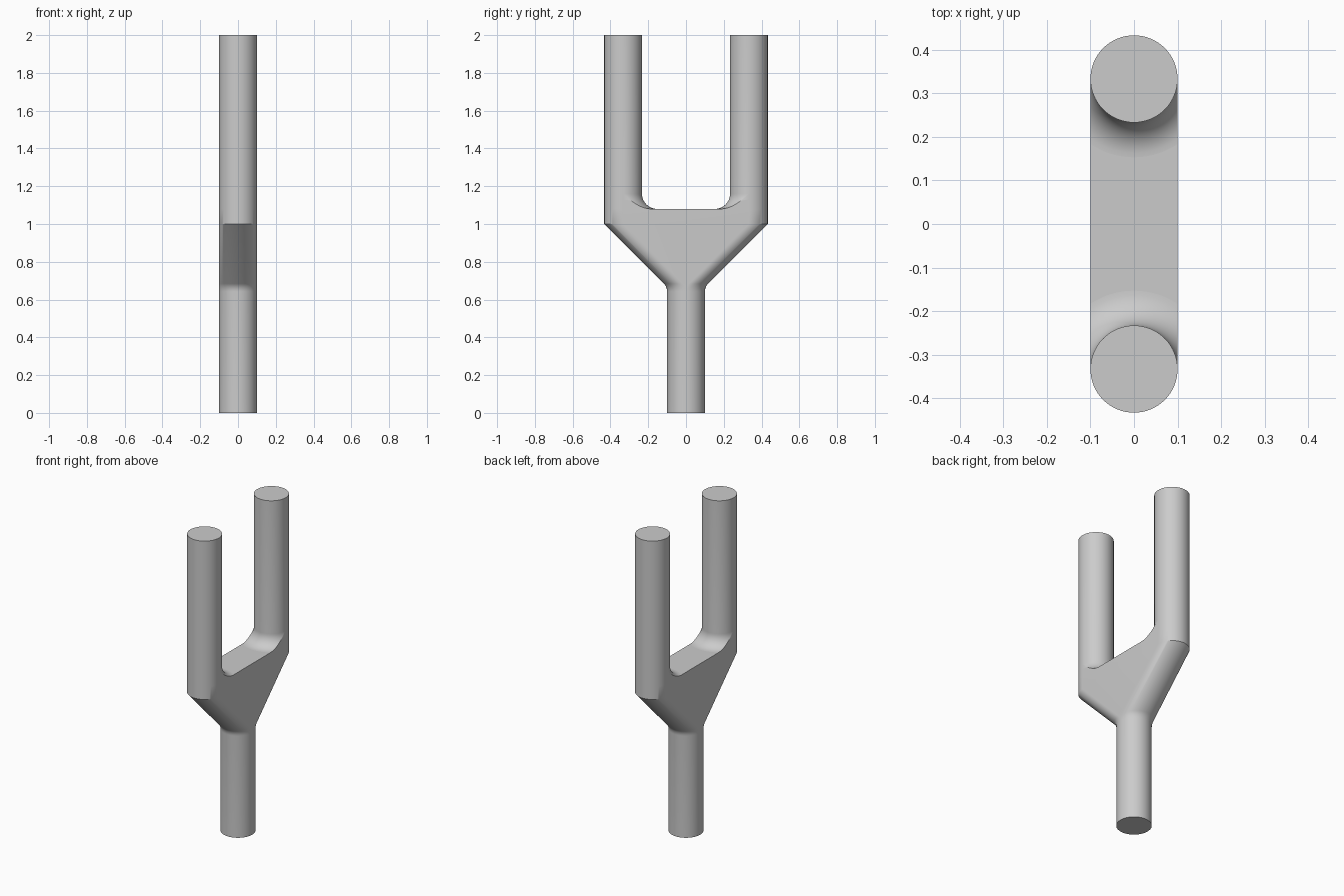
import bpy, bmesh
from math import sin, cos, pi, sqrt, radians

if "Cube" in bpy.data.objects:
    bpy.data.objects.remove(bpy.data.objects["Cube"])

RADIUS = 0.1        # rod radius
SPREAD = 0.333      # tine centre distance from the middle
BRIDGE_TOP = 1.08
FILLET = 0.08
SEG = 32            # segments per half circle

grey = bpy.data.materials.new("plain_grey")
grey.use_nodes = True
grey.diffuse_color = (0.6, 0.6, 0.6, 1)
grey.node_tree.nodes["Principled BSDF"].inputs["Base Color"].default_value = (0.6, 0.6, 0.6, 1)


def loft(name, rings, cap_start):
    """Skin a stack of equal-length rings into one smooth object."""
    bm = bmesh.new()
    rows = [[bm.verts.new(p) for p in ring] for ring in rings]
    n = len(rows[0])
    for low, high in zip(rows, rows[1:]):
        for i in range(n):
            j = (i + 1) % n
            bm.faces.new((low[i], low[j], high[j], high[i]))
    if cap_start:
        bm.faces.new(rows[0][::-1])
    bm.faces.new(rows[-1])
    bmesh.ops.remove_doubles(bm, verts=bm.verts, dist=1e-5)
    bmesh.ops.recalc_face_normals(bm, faces=bm.faces)
    mesh = bpy.data.meshes.new(name)
    bm.to_mesh(mesh)
    bm.free()
    mesh.materials.append(grey)
    obj = bpy.data.objects.new(name, mesh)
    bpy.context.collection.objects.link(obj)
    bpy.ops.object.select_all(action='DESELECT')
    obj.select_set(True)
    bpy.context.view_layer.objects.active = obj
    bpy.ops.object.shade_smooth_by_angle(angle=radians(30))
    return obj


def stadium(half_length, z):
    """Round-ended section: two half circles pushed apart along y."""
    ring = []
    for side in (0, 1):
        shift = half_length * (1 - 2 * side)
        for i in range(SEG + 1):
            a = pi * (side + i / SEG)
            ring.append((RADIUS * cos(a), RADIUS * sin(a) + shift, z))
    return ring


def tine_section(side, flare, z):
    """Round outside; inside a wider arc trimmed to the rod width."""
    outer = [(RADIUS * cos(pi * i / SEG), RADIUS * sin(pi * i / SEG)) for i in range(SEG + 1)]
    inner = []
    for i in range(SEG + 1):
        x = -RADIUS * cos(pi * i / SEG)
        inner.append((x, -sqrt(max(flare * flare - x * x, 0))))
    return [(x, side * (SPREAD + y), z) for x, y in outer + inner]


# Stem, flaring at 45 degrees through a soft bend into the bridge
BEND = 0.06
bend_start = 1 - SPREAD - BEND * (sqrt(2) - 1)
profile = [(0, 0)]
for i in range(7):
    a = pi / 4 * i / 6
    profile.append((BEND * (1 - cos(a)), bend_start + BEND * sin(a)))
profile += [(SPREAD, 1), (SPREAD, BRIDGE_TOP)]
loft("stem_and_bridge", [stadium(h, z) for h, z in profile], True)

# Two upright tines with a fillet where they rise from the bridge
for side, name in ((-1, "front_tine"), (1, "back_tine")):
    rings = []
    for i in range(13):
        a = pi / 2 * i / 12
        flare = RADIUS + FILLET * (1 - sin(a))
        rings.append(tine_section(side, flare, BRIDGE_TOP + FILLET * (1 - cos(a))))
    rings.append(tine_section(side, RADIUS, 2))
    loft(name, rings, False)
